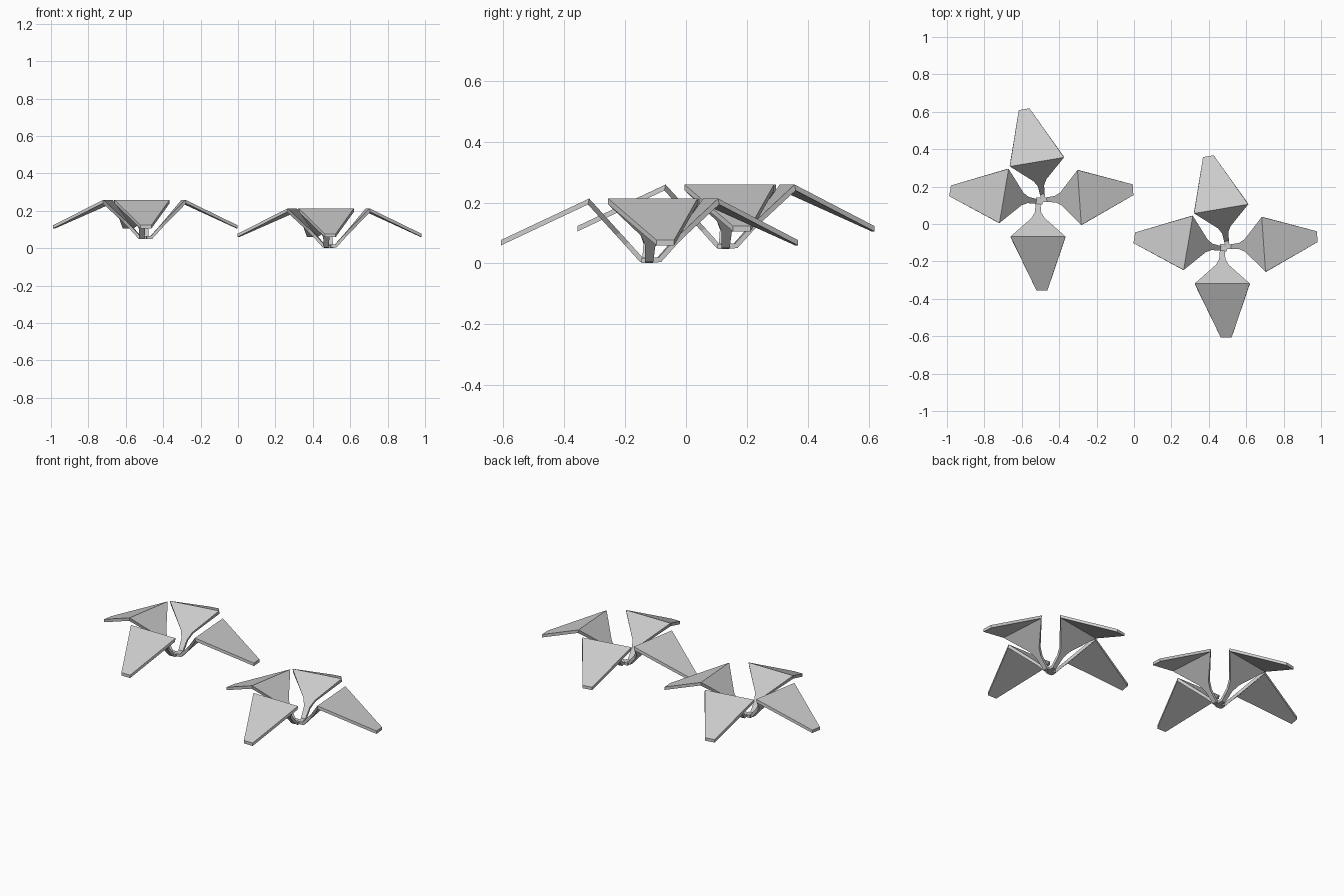
import bpy, bmesh, math
from mathutils import Vector, Matrix

cube = bpy.data.objects.get("Cube")
if cube:
    bpy.data.objects.remove(cube)

mat = bpy.data.materials.new("plain grey")
mat.use_nodes = True
grey = (0.6, 0.6, 0.6, 1)
mat.diffuse_color = grey
mat.node_tree.nodes["Principled BSDF"].inputs["Base Color"].default_value = grey

THICK = 0.016
# leaf sections from foot to tip: distance out from the ridge, top height, half width, sideways shift
SECTIONS = [(-0.21, 0.018, 0.011, 0), (-0.175, 0.02, 0.013, 0),
            (-0.13, 0.07, 0.017, 0), (-0.1, 0.103, 0.034, 0),
            (0, 0.213, 0.147, 0), (0.289, 0.077, 0.029, 0.021)]


def underside(i):
    """Offset from the top surface to the underside, mitred at the bends."""
    pts = [Vector(s[:2]) for s in SECTIONS]
    dirs = [(b - a).normalized() for a, b in zip(pts, pts[1:])]
    if i == 0 or i == len(pts) - 1:
        d = dirs[0] if i == 0 else dirs[-1]
        return Vector((0, -THICK / d.x))
    n1, n2 = (Vector((d.y, -d.x)) for d in dirs[i - 1:i + 1])
    m = (n1 + n2).normalized()
    return m * THICK / m.dot(n1)


def leaf_mesh():
    """Folded blade on a thin stem, running out along +x."""
    bm = bmesh.new()
    rings = []
    for i, (u, z, half, shift) in enumerate(SECTIONS):
        o = underside(i)
        rings.append([bm.verts.new(c) for c in (
            (u, shift - half, z), (u, shift + half, z),
            (u + o.x, shift + half, z + o.y), (u + o.x, shift - half, z + o.y))])
    for a, b in zip(rings, rings[1:]):
        for k in range(4):
            j = (k + 1) % 4
            bm.faces.new((a[k], a[j], b[j], b[k]))
    bm.faces.new(rings[0])
    bm.faces.new(rings[-1])
    bmesh.ops.recalc_face_normals(bm, faces=bm.faces[:])
    me = bpy.data.meshes.new("leaf")
    bm.to_mesh(me)
    bm.free()
    me.materials.append(mat)
    return me


mesh = leaf_mesh()
# ridge centre relative to the plant, and heading in degrees
LEAVES = {"front_leaf": (-0.02, -0.192, -90), "left_leaf": (0.201, 0.017, 4),
          "back_leaf": (-0.026, 0.207, 99.5), "right_leaf": (-0.202, 0.025, 170.4)}
PLANTS = {"raised_plant": (-0.493, 0.125, 0.046), "low_plant": (0.492, -0.126, 0)}

for plant, base in PLANTS.items():
    for name, (x, y, heading) in LEAVES.items():
        ob = bpy.data.objects.new(f"{plant}_{name}", mesh)
        ob.matrix_world = (Matrix.Translation(Vector(base) + Vector((x, y, 0)))
                           @ Matrix.Rotation(math.radians(heading), 4, "Z"))
        bpy.context.collection.objects.link(ob)
